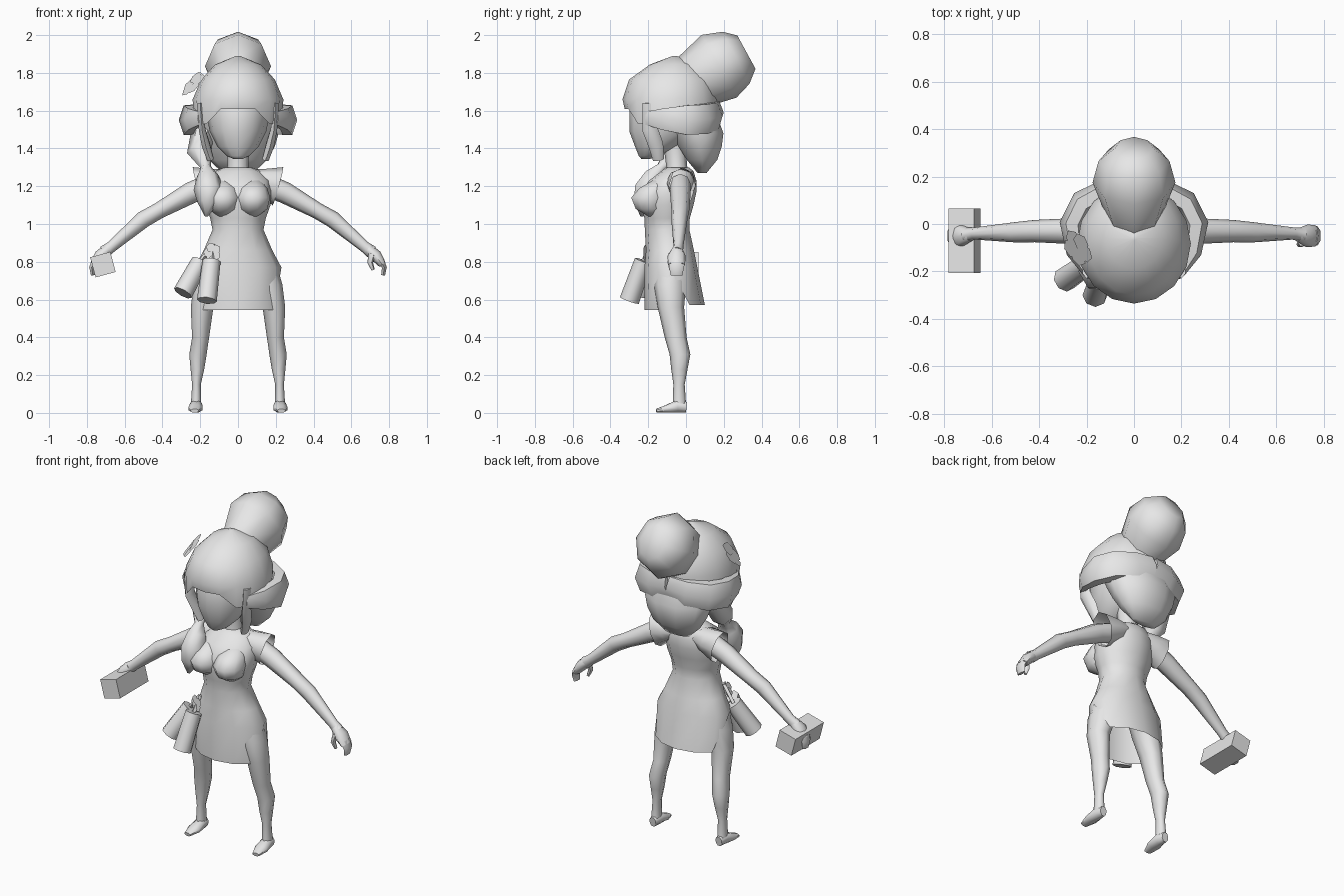
import bpy, bmesh, math
from mathutils import Vector

grey = bpy.data.materials.new("plain_grey")
grey.diffuse_color = (0.8, 0.8, 0.8, 1)


def make(name, verts, faces, angle=60):
    me = bpy.data.meshes.new(name)
    me.from_pydata([tuple(v) for v in verts], [], faces)
    bm = bmesh.new()
    bm.from_mesh(me)
    bmesh.ops.recalc_face_normals(bm, faces=bm.faces)
    bm.to_mesh(me)
    bm.free()
    me.materials.append(grey)
    ob = bpy.data.objects.new(name, me)
    bpy.context.collection.objects.link(ob)
    bpy.ops.object.select_all(action='DESELECT')
    ob.select_set(True)
    bpy.context.view_layer.objects.active = ob
    bpy.ops.object.shade_smooth_by_angle(angle=math.radians(angle))
    return ob


def skin(name, rings, caps, angle=60):
    n = len(rings[0])
    verts = [v for r in rings for v in r]
    faces = [(k * n + i, k * n + (i + 1) % n, (k + 1) * n + (i + 1) % n, (k + 1) * n + i)
             for k in range(len(rings) - 1) for i in range(n)]
    if caps[0]:
        faces.append(tuple(range(n)))
    if caps[1]:
        faces.append(tuple((len(rings) - 1) * n + i for i in range(n)))
    return make(name, verts, faces, angle)


def loft(name, rows, n=12, caps=(1, 1), sx=1, edit=None):
    """Stack level ellipses: rows of (z, cx, cy, rx, ry)."""
    rings = []
    for z, cx, cy, rx, ry in rows:
        ring = []
        for i in range(n):
            a = math.tau * i / n
            ring.append(Vector((sx * (cx + rx * math.cos(a)), cy + ry * math.sin(a), z)))
        rings.append(ring)
    if edit:
        edit(rings)
    return skin(name, rings, caps)


def tube(name, pts, n=8, ref=(0, 0, 1), caps=(1, 1), sx=1, turn=0, angle=60):
    """Sweep ellipses along a path: (x, y, z, side radius, ref radius)."""
    ps = [Vector(p[:3]) for p in pts]
    rings = []
    for k, p in enumerate(pts):
        t = (ps[min(k + 1, len(ps) - 1)] - ps[max(k - 1, 0)]).normalized()
        u = Vector(ref).cross(t).normalized()
        v = t.cross(u)
        ring = []
        for i in range(n):
            a = math.tau * i / n + turn
            q = ps[k] + u * p[3] * math.cos(a) + v * p[4] * math.sin(a)
            ring.append(Vector((sx * q.x, q.y, q.z)))
        rings.append(ring)
    return skin(name, rings, caps, angle)


# Dress with open hem and a slit at each side
def cut_hem(rings):
    for v in rings[0]:
        v.z = 0.57 if v.y > -0.05 else 0.545
    for i, s in ((0, 1), (6, -1)):
        rings[0][i] = Vector((s * 0.225, -0.075, 0.745))


loft("dress", [(0.55, 0, -0.06, 0.22, 0.16), (0.77, 0, -0.08, 0.23, 0.14),
               (0.86, 0, -0.085, 0.182, 0.127), (0.97, 0, -0.1, 0.135, 0.118),
               (1.03, 0, -0.1, 0.147, 0.12), (1.10, 0, -0.1, 0.172, 0.14),
               (1.17, 0, -0.09, 0.175, 0.145), (1.23, 0, -0.07, 0.17, 0.125),
               (1.28, 0, -0.045, 0.12, 0.085), (1.3, 0, -0.045, 0.07, 0.06)],
     caps=(0, 1), edit=cut_hem)

# Neck and face
loft("neck", [(1.25, 0, -0.045, 0.075, 0.07), (1.31, 0, -0.05, 0.055, 0.055),
              (1.42, 0, -0.06, 0.06, 0.06)], 8)
loft("head", [(1.343, 0, -0.215, 0.02, 0.02), (1.36, 0, -0.195, 0.06, 0.055),
              (1.41, 0, -0.155, 0.11, 0.115), (1.49, 0, -0.12, 0.15, 0.18),
              (1.6, 0, -0.1, 0.17, 0.2), (1.72, 0, -0.09, 0.16, 0.17)], 12)

for side, s in (("left", 1), ("right", -1)):
    # Bust and flared cap sleeve
    loft(side + "_bust", [(1.04, 0.075, -0.17, 0.03, 0.03), (1.08, 0.08, -0.185, 0.075, 0.085),
                          (1.14, 0.08, -0.195, 0.09, 0.1), (1.19, 0.08, -0.17, 0.075, 0.08),
                          (1.23, 0.08, -0.13, 0.04, 0.05)], 10, sx=s)
    tube(side + "_sleeve", [(0.07, -0.03, 1.235, 0.07, 0.055), (0.14, -0.025, 1.22, 0.08, 0.075),
                            (0.212, -0.02, 1.2, 0.07, 0.105)], 8, caps=(0, 0), sx=s)
    # Arm and hand
    tube(side + "_arm", [(0.14, -0.03, 1.21, 0.055, 0.06), (0.25, -0.03, 1.165, 0.055, 0.057),
                         (0.42, -0.03, 1.07, 0.047, 0.043), (0.5, -0.035, 1.025, 0.043, 0.045),
                         (0.67, -0.04, 0.88, 0.026, 0.03), (0.71, -0.045, 0.85, 0.03, 0.035)], 8, sx=s)
    tube(side + "_palm", [(0.69, -0.045, 0.866, 0.028, 0.03), (0.73, -0.05, 0.832, 0.048, 0.032),
                          (0.765, -0.05, 0.785, 0.045, 0.02)], 8, sx=s)
    tube(side + "_fingers", [(0.755, -0.05, 0.805, 0.043, 0.022), (0.775, -0.05, 0.77, 0.04, 0.015),
                             (0.768, -0.05, 0.728, 0.03, 0.012)], 6, ref=(1, 0, 0.2), sx=s)
    tube(side + "_thumb", [(0.71, -0.075, 0.84, 0.02, 0.02), (0.7, -0.085, 0.795, 0.015, 0.015),
                           (0.715, -0.08, 0.757, 0.009, 0.009)], 6, ref=(0, 1, 0), sx=s)
    # Leg and foot
    loft(side + "_leg", [(0.05, 0.222, -0.035, 0.027, 0.035), (0.15, 0.22, -0.037, 0.023, 0.03),
                         (0.23, 0.215, -0.035, 0.036, 0.043), (0.31, 0.212, -0.032, 0.046, 0.055),
                         (0.4, 0.198, -0.055, 0.045, 0.058), (0.56, 0.19, -0.08, 0.06, 0.07),
                         (0.68, 0.16, -0.085, 0.075, 0.085), (0.8, 0.12, -0.08, 0.08, 0.09)], 8, sx=s)
    tube(side + "_foot", [(0.222, 0.003, 0.03, 0.022, 0.03), (0.222, -0.045, 0.036, 0.035, 0.036),
                          (0.225, -0.1, 0.022, 0.04, 0.022), (0.23, -0.157, 0.011, 0.022, 0.011)],
         8, sx=s, turn=math.pi / 8)
    # Lock of hair beside the face
    tube(side + "_hair_lock", [(0.2, -0.19, 1.64, 0.04, 0.02), (0.19, -0.19, 1.5, 0.042, 0.02),
                               (0.17, -0.16, 1.42, 0.04, 0.025), (0.145, -0.145, 1.34, 0.03, 0.02)],
         6, ref=(1, 0, 0), sx=s)
    # Rolled hair wrapping round the back of the head
    tube(side + "_hair_roll", [(0.2, -0.21, 1.56, 0.015, 0.04), (0.245, -0.12, 1.555, 0.04, 0.065),
                               (0.262, 0.0, 1.55, 0.052, 0.09), (0.215, 0.09, 1.555, 0.055, 0.09),
                               (0.11, 0.145, 1.57, 0.05, 0.085), (0, 0.155, 1.59, 0.045, 0.07)],
         6, sx=s)


# Hair cap with a straight fringe and longer sides
def trim_fringe(rings):
    for v in rings[0]:
        v.z = 1.61 if v.y < -0.28 else 1.53


loft("hair_cap", [(1.6, 0, -0.08, 0.235, 0.245), (1.66, 0, -0.083, 0.24, 0.253),
                  (1.765, 0, -0.075, 0.195, 0.226), (1.845, 0, -0.06, 0.12, 0.13),
                  (1.89, 0, -0.06, 0.01, 0.01)], 16, caps=(0, 1), edit=trim_fringe)
loft("lower_back_hair", [(1.27, 0, 0.085, 0.08, 0.025), (1.34, 0, 0.085, 0.155, 0.085),
                         (1.41, 0, 0.075, 0.195, 0.12), (1.48, 0, 0.06, 0.215, 0.145),
                         (1.58, 0, 0.02, 0.22, 0.15)], 10)
tube("hair_bun", [(0, 0.04, 1.755, 0.12, 0.153), (0, 0.175, 1.835, 0.175, 0.19),
                  (0, 0.265, 1.88, 0.15, 0.155), (0, 0.32, 1.91, 0.08, 0.1)], 8)
tube("side_ponytail", [(-0.19, 0.01, 1.48, 0.06, 0.06), (-0.205, -0.06, 1.38, 0.065, 0.065),
                       (-0.17, -0.13, 1.3, 0.028, 0.028), (-0.16, -0.17, 1.25, 0.06, 0.06),
                       (-0.155, -0.2, 1.18, 0.085, 0.08), (-0.16, -0.225, 1.11, 0.06, 0.055),
                       (-0.168, -0.235, 1.04, 0.008, 0.008)], 6, ref=(1, 0, 0), turn=math.pi / 6)


# Flat five-petal flowers
def flower(name, centre, normal, size):
    nrm = Vector(normal).normalized()
    u = nrm.cross(Vector((0, 0, 1))).normalized()
    w = nrm.cross(u)
    verts, faces = [], []
    for k in range(5):
        d = math.tau * k / 5
        mid = Vector(centre) + (u * math.cos(d) + w * math.sin(d)) * size
        mid += nrm * 0.002 * k
        faces.append(tuple(range(len(verts), len(verts) + 6)))
        for i in range(6):
            a = math.tau * i / 6 + d
            verts.append(mid + (u * math.cos(a) + w * math.sin(a)) * size)
    make(name, verts, faces)


flower("hair_flower", (-0.235, -0.1, 1.74), (-0.6, -0.35, 0.6), 0.042)
flower("hip_bow", (-0.135, -0.205, 0.85), (-0.35, -0.9, 0.1), 0.026)

# Canisters hanging from the hip by straps
for name, top, end in (("outer", (-0.2, -0.17, 0.8), (-0.292, -0.235, 0.635)),
                       ("front", (-0.14, -0.225, 0.805), (-0.165, -0.3, 0.595))):
    tube(name + "_canister", [top + (0.048, 0.048), end + (0.053, 0.053)], 8, ref=(0, 1, 0), angle=50)
    tube(name + "_strap", [(-0.13, -0.18, 0.89, 0.012, 0.012), top + (0.012, 0.012)], 4, ref=(0, 1, 0))

# Can held in the right hand
tube("held_can", [(-0.715, 0.065, 0.785, 0.078, 0.078), (-0.715, -0.207, 0.785, 0.078, 0.078)],
     4, turn=math.radians(60), angle=30)
